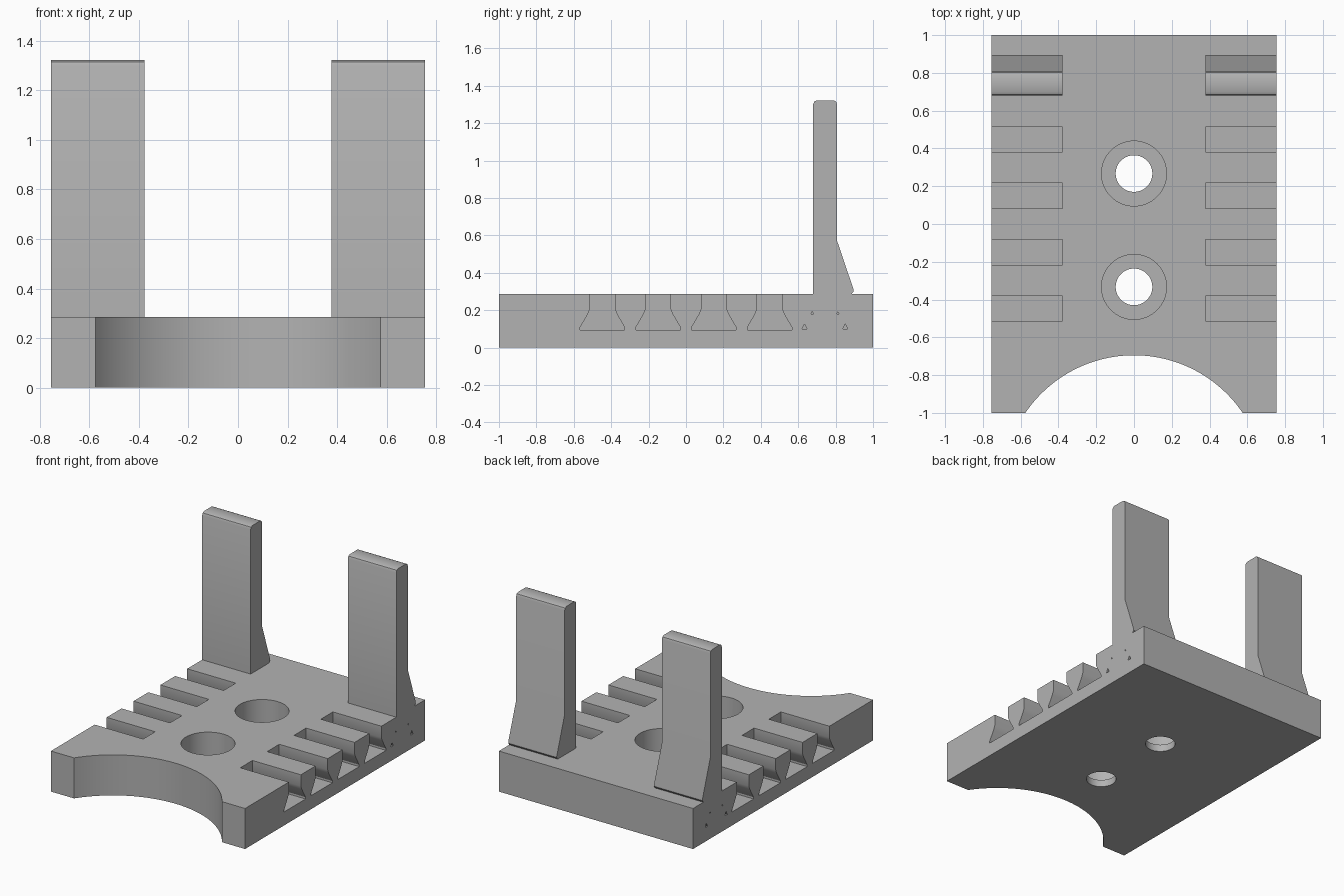
import bpy, bmesh, math
from mathutils import Vector

cube = bpy.data.objects.get("Cube")
if cube:
    bpy.data.objects.remove(cube, do_unlink=True)

HALF_W, TOP, INNER = 0.755, 0.285, 0.378

grey = bpy.data.materials.new("plain grey")
grey.use_nodes = True
grey.diffuse_color = (0.45, 0.45, 0.45, 1)
grey.node_tree.nodes["Principled BSDF"].inputs["Base Color"].default_value = grey.diffuse_color


def prism(name, outline, direction):
    """Extrude a closed 3D outline along a direction into a solid."""
    bm = bmesh.new()
    face = bm.faces.new([bm.verts.new(p) for p in outline])
    out = bmesh.ops.extrude_face_region(bm, geom=[face])
    verts = [v for v in out["geom"] if isinstance(v, bmesh.types.BMVert)]
    bmesh.ops.translate(bm, verts=verts, vec=Vector(direction))
    bmesh.ops.recalc_face_normals(bm, faces=bm.faces)
    mesh = bpy.data.meshes.new(name)
    bm.to_mesh(mesh)
    bm.free()
    mesh.materials.append(grey)
    obj = bpy.data.objects.new(name, mesh)
    bpy.context.collection.objects.link(obj)
    return obj


def side_prism(name, yz, x0, x1):
    return prism(name, [(x0, y, z) for y, z in yz], (x1 - x0, 0, 0))


def disc(name, y, r, z0, z1):
    ring = [(r * math.cos(math.tau * i / 64), y + r * math.sin(math.tau * i / 64), z0)
            for i in range(64)]
    return prism(name, ring, (0, 0, z1 - z0))


def combine(target, tool, operation):
    mod = target.modifiers.new(tool.name, "BOOLEAN")
    mod.operation, mod.solver, mod.object = operation, "EXACT", tool
    bpy.context.view_layer.objects.active = target
    bpy.ops.object.modifier_apply(modifier=mod.name)
    bpy.data.objects.remove(tool, do_unlink=True)


# Base plate with a concave round front edge
radius, centre_y = 0.695, -1.39
half = math.asin(0.575 / radius)
outline = [(HALF_W, -1, 0), (HALF_W, 1, 0), (-HALF_W, 1, 0), (-HALF_W, -1, 0)]
for i in range(49):
    a = half * (i / 24 - 1)
    outline.append((radius * math.sin(a), centre_y + radius * math.cos(a), 0))
base = prism("slotted_base", outline, (0, 0, TOP))

# Counterbored screw holes
for y in (-0.333, 0.267):
    combine(base, disc("screw_hole", y, 0.097, -0.1, 0.2), "DIFFERENCE")
    combine(base, disc("counterbore", y, 0.172, 0.05, 0.4), "DIFFERENCE")

# Flared slots, posts and corner gaps on both sides
slot = [(0.067, 0.4), (0.067, 0.205), (0.078, 0.178), (0.119, 0.108), (0.119, 0.095)]
post = [(0.68, 0.2), (0.68, 1.30), (0.686, 1.315), (0.70, 1.322), (0.788, 1.322),
        (0.802, 1.315), (0.808, 1.30), (0.808, 0.57), (0.896, 0.31), (0.896, 0.30),
        (0.885, TOP), (0.885, 0.2)]
for s in (-1, 1):
    for k in range(4):
        y = 0.298 * (k - 1.5)
        yz = [(y + w, z) for w, z in slot] + [(y - w, z) for w, z in reversed(slot)]
        combine(base, side_prism("slot", yz, s * INNER, s * 0.9), "DIFFERENCE")
    combine(base, side_prism("upright_post", post, s * INNER, s * HALF_W), "UNION")
    for y, z, w in ((0.633, 0.098, 0.014), (0.852, 0.098, 0.014),
                    (0.675, 0.18, 0.006), (0.812, 0.18, 0.006)):
        gap = [(y - w, z), (y + w, z), (y, z + 2 * w)]
        combine(base, side_prism("corner_gap", gap, s * INNER, s * 0.9), "DIFFERENCE")

# Smooth round walls, keep edges crisp
bpy.ops.object.select_all(action="DESELECT")
base.select_set(True)
bpy.context.view_layer.objects.active = base
bpy.ops.object.shade_smooth_by_angle(angle=math.radians(28))
